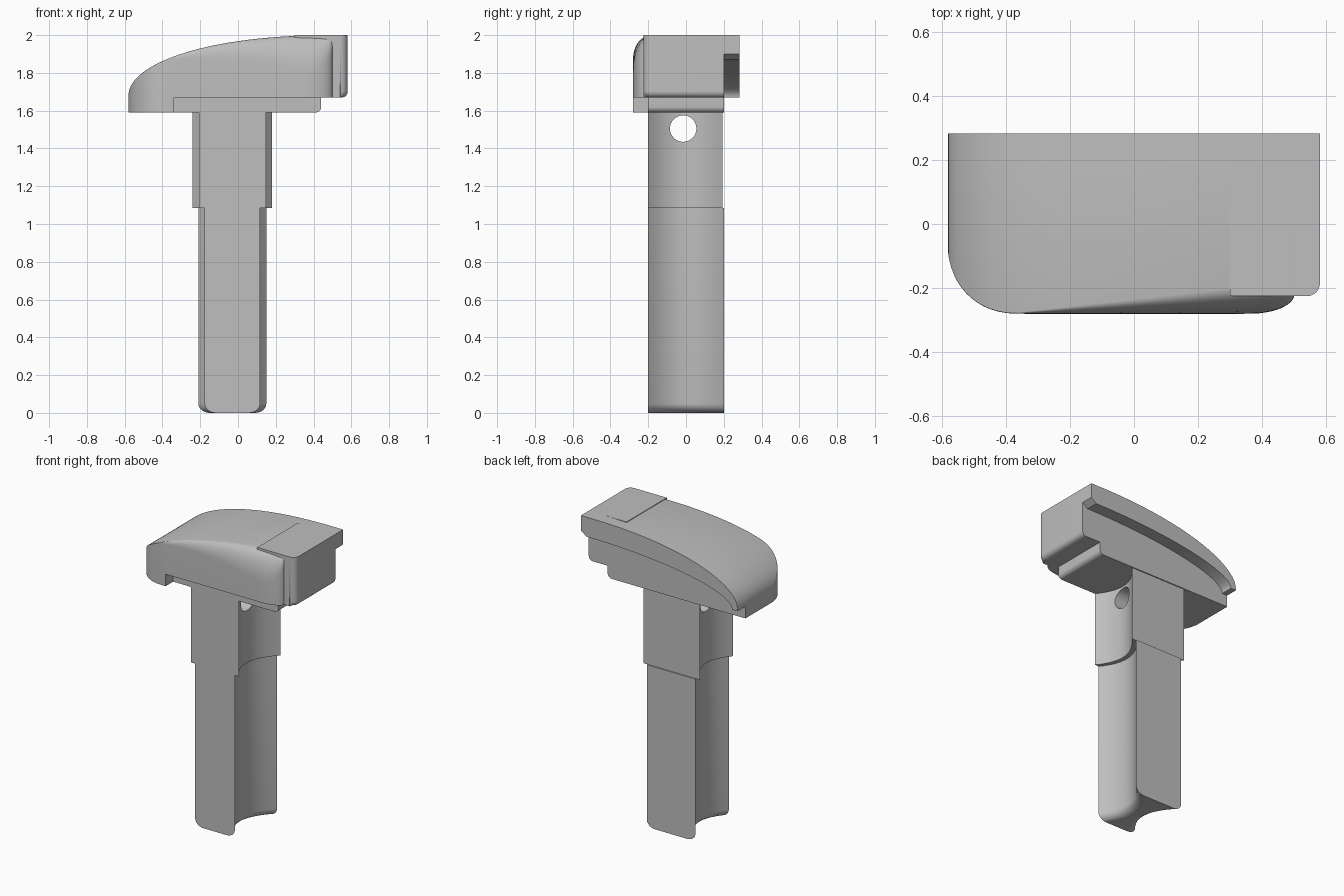
import bpy, bmesh, math
from mathutils import Vector

cube = bpy.data.objects.get("Cube")
if cube:
    bpy.data.objects.remove(cube)

grey = bpy.data.materials.new("plain_grey")
grey.use_nodes = True
colour = (0.52, 0.52, 0.52, 1)
grey.diffuse_color = colour
grey.node_tree.nodes["Principled BSDF"].inputs["Base Color"].default_value = colour


def loft(name, rings):
    """Join equal-length rings of points and cap both ends."""
    bm = bmesh.new()
    rows = [[bm.verts.new(p) for p in ring] for ring in rings]
    n = len(rows[0])
    for a, b in zip(rows, rows[1:]):
        for i in range(n):
            j = (i + 1) % n
            bm.faces.new((a[i], a[j], b[j], b[i]))
    bm.faces.new(rows[0])
    bm.faces.new(rows[-1])
    bmesh.ops.remove_doubles(bm, verts=bm.verts, dist=0.0002)
    bmesh.ops.recalc_face_normals(bm, faces=bm.faces)
    mesh = bpy.data.meshes.new(name)
    bm.to_mesh(mesh)
    bm.free()
    ob = bpy.data.objects.new(name, mesh)
    bpy.context.collection.objects.link(ob)
    mesh.materials.append(grey)
    bpy.ops.object.select_all(action='DESELECT')
    ob.select_set(True)
    bpy.context.view_layer.objects.active = ob
    bpy.ops.object.shade_smooth_by_angle(angle=math.radians(32))
    return ob


def prism_y(name, profile, y0, y1):
    return loft(name, [[(x, y, z) for x, z in profile] for y in (y0, y1)])


def prism_z(name, plan, z0, z1):
    return loft(name, [[(x, y, z) for x, y in plan] for z in (z0, z1)])


def arc(cx, cz, rx, rz, start, end, n=8):
    angles = [math.radians(start + (end - start) * i / n) for i in range(n + 1)]
    return [(cx + rx * math.cos(a), cz + rz * math.sin(a)) for a in angles]


# Stem section: flat front and back, hollowed sides, wider at the back
def stem_section(z, grow, back):
    right = []
    for i in range(21):
        s = i / 20
        half = 0.147 + 0.033 * s + grow - 0.09 * (1 - (2 * s - 1) ** 2)
        right.append((half, -0.2 + (back + 0.2) * s))
    left = [(-x, y) for x, y in reversed(right)]
    return [(x - 0.03, y, z) for x, y in right + left]


# Lower stem with a rounded foot
foot = [stem_section(0.05 - 0.05 * math.cos(a), 0.06 * (math.sin(a) - 1), 0.2)
        for a in [math.radians(15 * i) for i in range(7)]]
loft("lower_stem", foot + [stem_section(1.085, 0, 0.2)])

# Wider upper stem with a cross hole
upper = loft("upper_stem", [stem_section(z, 0.03, 0.193) for z in (1.085, 1.6)])
bpy.ops.mesh.primitive_cylinder_add(vertices=40, radius=0.07, depth=1,
                                    location=(0, -0.015, 1.505),
                                    rotation=(0, math.pi / 2, 0))
cutter = bpy.context.object
cutter.name = "hole_cutter"
cutter.hide_render = True
cut = upper.modifiers.new("hole", 'BOOLEAN')
cut.object = cutter
cut.solver = 'EXACT'
bpy.context.view_layer.objects.active = upper
bpy.ops.object.modifier_apply(modifier="hole")
bpy.data.objects.remove(cutter)


# Head outline rules
def top_z(x):
    u = min(1, max(0, (0.5 - x) / 1.08))
    return 1.68 + 0.32 * (1 - u ** 2.15) ** 0.5


def front_y(x):
    if x < -0.36:
        u = (-0.36 - x) / 0.222
        return -0.05 - 0.23 * max(0, 1 - u ** 2.2) ** (1 / 2.2)
    if x > 0.36:
        return -0.22 - 0.06 * max(0, 1 - ((x - 0.36) / 0.14) ** 2) ** 0.5
    return -0.28


def head_ring(x):
    t, f = top_z(x), front_y(x)
    r = 0.002 + 0.085 * min(1, max(0, (x + 0.38) / 0.75))
    r = min(r, max(0.002, -0.19 - f)) if x > 0 else r
    edge = arc(f + r, t - 2.2 * r, r, 2.2 * r, 90, 180)
    return [(x, y, z) for y, z in [(0.2, 1.67), (0.2, t)] + edge + [(f, 1.67)]]


stations = [-0.04 - 0.54 * math.cos(math.pi * i / 48) for i in range(49)]
loft("head", [head_ring(x) for x in stations])

# Square shoulder at the left end of the head
shoulder = prism_z("head_shoulder", [(0.3, 0.2), (0.58, 0.2)]
                   + arc(0.54, -0.185, 0.04, 0.04, 0, -90) + [(0.3, -0.225)], 1.67, 2.0)
bm = bmesh.new()
bm.from_mesh(shoulder.data)
low = [e for e in bm.edges if all(v.co.z < 1.7 and v.co.x > 0.541 for v in e.verts)]
bmesh.ops.bevel(bm, geom=low, offset=0.03, segments=5, affect='EDGES', profile=0.5)
bm.to_mesh(shoulder.data)
bm.free()

# Overhanging lip along the back, thinning toward the curved end
lip_x = stations + [0.58]
outer = [(x, top_z(x)) for x in lip_x]
inner = []
for i in range(33):
    a = math.pi / 2 * i / 32
    inner.append((0.54 - 1.08 * math.sin(a), 1.67 + 0.2 * math.cos(a)))
prism_y("back_lip", outer + [(0.58, 1.9)] + inner + [(-0.58, 1.67)], 0.2, 0.283)

# Deeper block under the curved end
plan = [(x, front_y(x)) for x in stations if x < -0.345]
prism_z("end_block", plan + [(-0.34, -0.28), (-0.34, 0.2), (-0.58, 0.2)], 1.59, 1.67)

# Flange joining the stem to the head
prism_y("flange", [(-0.34, 1.67), (-0.34, 1.59)]
        + arc(0.41, 1.62, 0.03, 0.03, -90, 0) + [(0.44, 1.67)], -0.2, 0.2)
